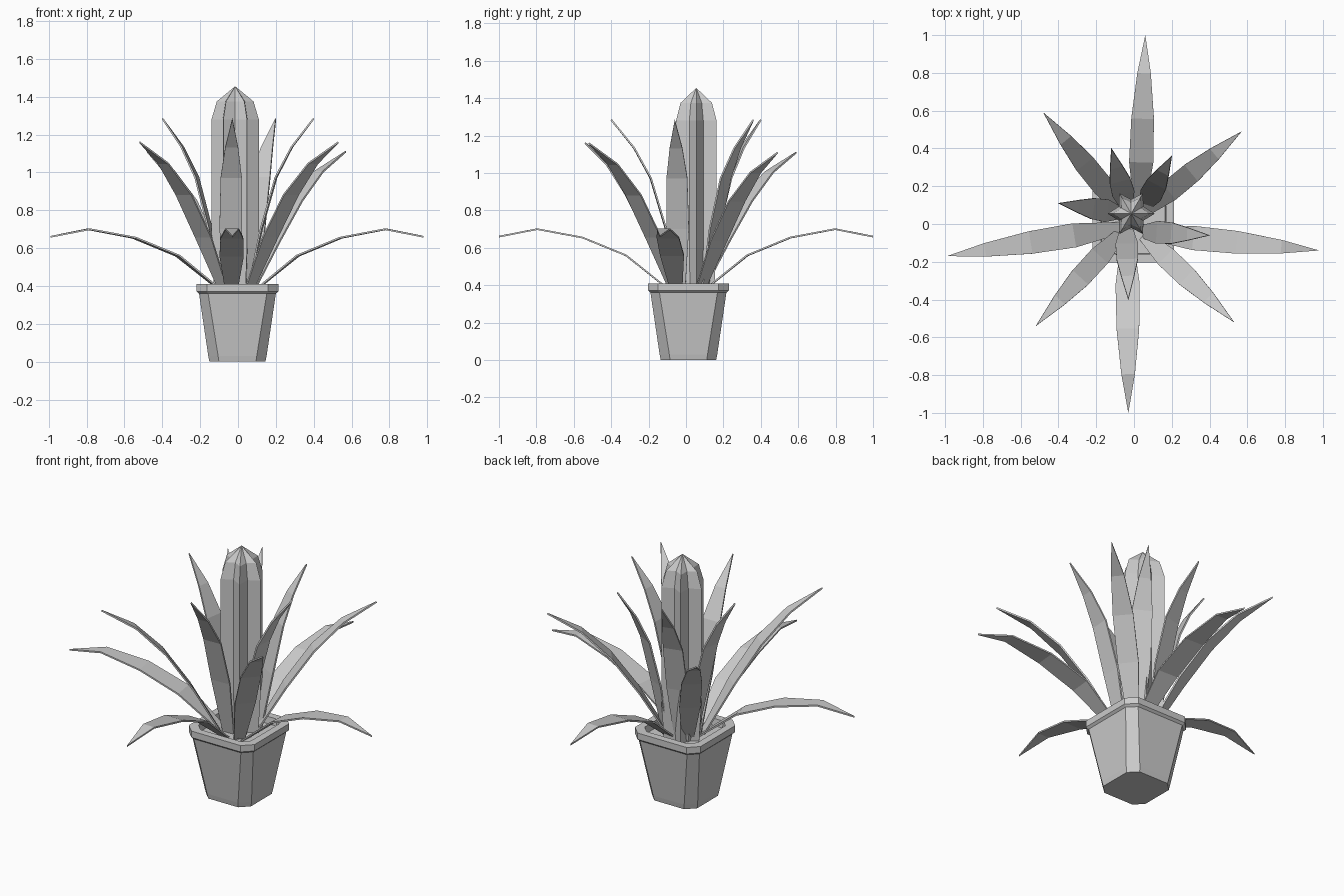
import bpy, bmesh, math
from mathutils import Vector

cube = bpy.data.objects.get("Cube")
if cube:
    bpy.data.objects.remove(cube, do_unlink=True)

grey = bpy.data.materials.new("light grey")
grey.use_nodes = True
COLOUR = (0.6, 0.6, 0.6, 1)
grey.diffuse_color = COLOUR
grey.node_tree.nodes["Principled BSDF"].inputs["Base Color"].default_value = COLOUR


def finish(name, bm):
    mesh = bpy.data.meshes.new(name)
    bm.to_mesh(mesh)
    bm.free()
    mesh.materials.append(grey)
    obj = bpy.data.objects.new(name, mesh)
    bpy.context.collection.objects.link(obj)
    return obj


def loft(name, rings, cap_end=True):
    """Skin a list of closed rings and cap the ends."""
    bm = bmesh.new()
    loops = [[bm.verts.new(p) for p in ring] for ring in rings]
    for a, b in zip(loops, loops[1:]):
        for i in range(len(a)):
            j = (i + 1) % len(a)
            bm.faces.new((a[i], a[j], b[j], b[i]))
    bm.faces.new(loops[0][::-1])
    if cap_end:
        bm.faces.new(loops[-1])
    bmesh.ops.remove_doubles(bm, verts=bm.verts, dist=0.0005)
    return finish(name, bm)


def cut_square(half, flat, z):
    """Square ring with chamfered corners."""
    ring = []
    for k in range(4):
        c, s = round(math.cos(k * math.pi / 2)), round(math.sin(k * math.pi / 2))
        for x, y in ((half, -flat), (half, flat)):
            ring.append((c * x - s * y - 0.003, s * x + c * y + 0.013, z))
    return ring


# Pot: outer wall, rim, inner wall and soil in one skin
loft("pot", [cut_square(*r) for r in (
    (0.148, 0.098, 0), (0.154, 0.102, 0.03), (0.203, 0.155, 0.36), (0.216, 0.162, 0.372),
    (0.216, 0.162, 0.41), (0.173, 0.132, 0.41), (0.168, 0.128, 0.37))])


# Ribbed cactus column
def star(radius, z):
    ring = []
    for i in range(12):
        r = radius * (1 if i % 2 == 0 else 0.6)
        a = i * math.pi / 6
        ring.append((-0.015 + r * math.cos(a), 0.055 + r * math.sin(a), z))
    return ring


loft("cactus", [star(*r) for r in (
    (0.11, 0.37), (0.125, 0.6), (0.125, 1.28), (0.097, 1.375), (0.0, 1.455))],
    cap_end=False)


# Leaves: thin tapering blades along an arched path of (reach, height, half width)
def leaf(name, base, tip, path, top):
    base, tip = Vector((*base, 0)), Vector((*tip, 0))
    side = Vector((0, 0, 1)).cross(tip - base).normalized()
    soil = path[0][1]
    stretch = (top - soil) / (path[-1][1] - soil)
    bm = bmesh.new()
    previous = None
    for t, z, w in path:
        p = base.lerp(tip, t) + Vector((0, 0, soil + (z - soil) * stretch))
        pair = [bm.verts.new(p - side * w)]
        if w:
            pair.append(bm.verts.new(p + side * w))
        if previous:
            bm.faces.new(previous + pair[::-1])
        previous = pair
    solid = finish(name, bm).modifiers.new("thickness", 'SOLIDIFY')
    solid.thickness = 0.009
    solid.offset = 0


DROOPING = ((0, 0.36, 0.03), (0.27, 0.56, 0.064), (0.52, 0.655, 0.06),
            (0.78, 0.70, 0.036), (1, 0.66, 0))
SPREADING = ((0, 0.36, 0.03), (0.25, 0.65, 0.057), (0.48, 0.87, 0.056),
             (0.72, 1.03, 0.036), (1, 1.14, 0))
UPRIGHT = ((0, 0.36, 0.035), (0.21, 0.70, 0.06), (0.43, 0.97, 0.056),
           (0.67, 1.13, 0.034), (1, 1.28, 0))

groups = (
    ("drooping_leaf", DROOPING, (
        ((0.03, 0.08), (0.06, 1.0), 0.66), ((-0.035, -0.07), (-0.03, -1.0), 0.66),
        ((0.07, -0.05), (0.98, -0.14), 0.66), ((-0.07, -0.02), (-0.99, -0.17), 0.66))),
    ("spreading_leaf", SPREADING, (
        ((0.06, 0.07), (0.57, 0.49), 1.11), ((-0.06, 0.07), (-0.48, 0.59), 1.11),
        ((-0.07, -0.05), (-0.52, -0.54), 1.16), ((0.05, -0.06), (0.53, -0.52), 1.16))),
    ("upright_leaf", UPRIGHT, (
        ((-0.08, 0.06), (-0.4, 0.11), 1.285), ((-0.04, 0.10), (-0.12, 0.4), 1.285),
        ((0.06, 0.10), (0.2, 0.36), 1.285), ((0.05, -0.04), (0.4, -0.06), 1.285),
        ((-0.04, -0.03), (-0.03, -0.4), 1.285))),
)
for name, path, ends in groups:
    for n, (base, tip, top) in enumerate(ends, 1):
        leaf(f"{name}_{n}", base, tip, path, top)
